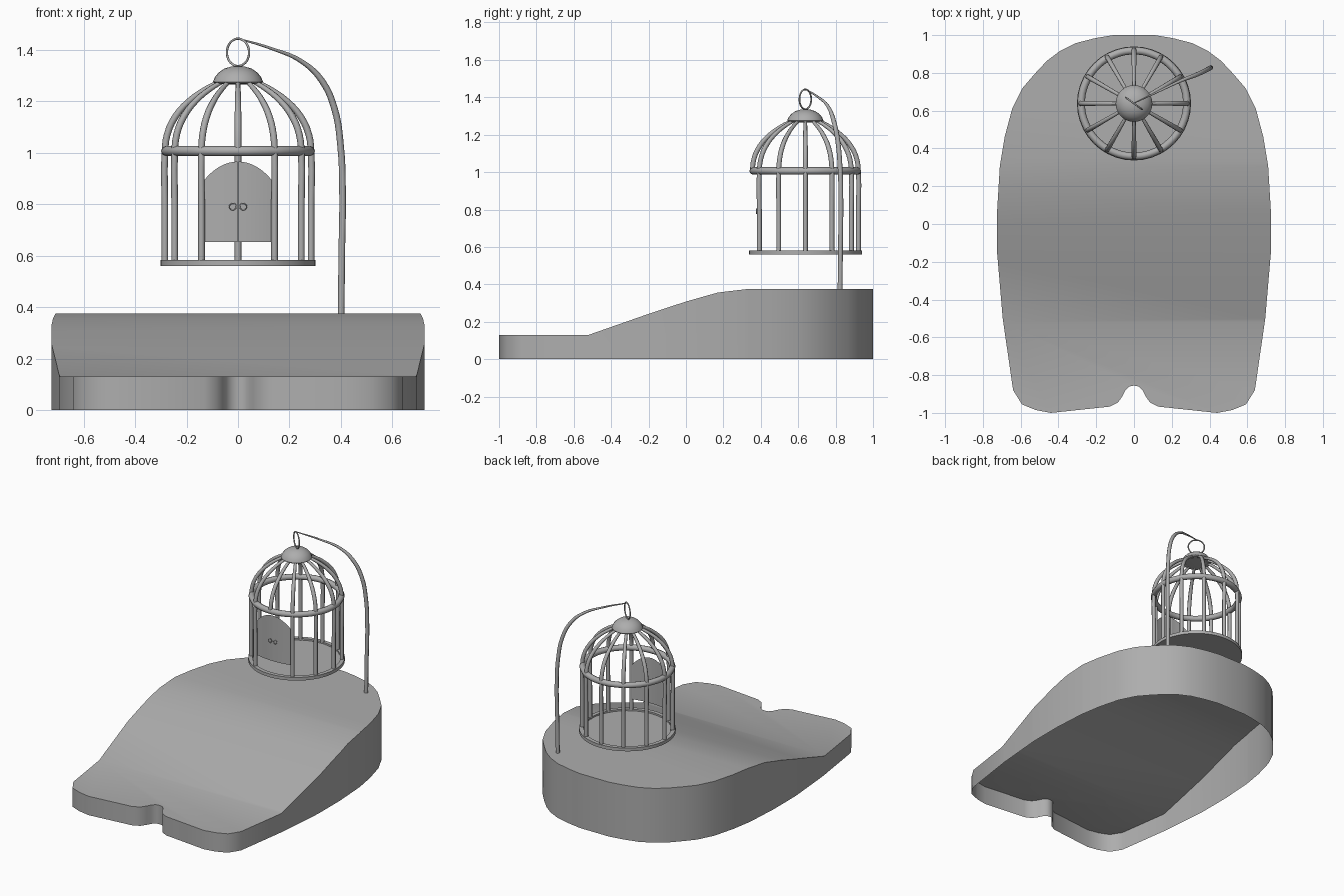
import bpy, bmesh
from math import sin, cos, pi, radians, sqrt

if "Cube" in bpy.data.objects:
    bpy.data.objects.remove(bpy.data.objects["Cube"])

CX, CY = 0.0, 0.638   # cage axis

grey = bpy.data.materials.new("dark_grey")
grey.diffuse_color = (0.42, 0.42, 0.42, 1)
grey.use_nodes = True
grey.node_tree.nodes["Principled BSDF"].inputs["Base Color"].default_value = grey.diffuse_color


def smooth(ob, angle=35):
    if not ob.data.materials:
        ob.data.materials.append(grey)
    bpy.ops.object.select_all(action='DESELECT')
    ob.select_set(True)
    bpy.context.view_layer.objects.active = ob
    bpy.ops.object.shade_smooth_by_angle(angle=radians(angle))


def finish(bm, name, angle=35):
    me = bpy.data.meshes.new(name)
    bm.to_mesh(me)
    bm.free()
    ob = bpy.data.objects.new(name, me)
    bpy.context.collection.objects.link(ob)
    smooth(ob, angle)
    return ob


def tube(name, pts, depth, radii=None, cyclic=False, res=4):
    """Smooth bezier tube through points, converted to mesh."""
    cu = bpy.data.curves.new(name, 'CURVE')
    cu.dimensions = '3D'
    cu.bevel_depth = depth
    cu.bevel_resolution = 2
    cu.resolution_u = res
    cu.use_fill_caps = not cyclic
    sp = cu.splines.new('BEZIER')
    sp.bezier_points.add(len(pts) - 1)
    sp.use_cyclic_u = cyclic
    for i, p in enumerate(pts):
        b = sp.bezier_points[i]
        b.co = p
        b.radius = radii[i] if radii else 1
        b.handle_left_type = b.handle_right_type = 'AUTO'
    ob = bpy.data.objects.new(name, cu)
    bpy.context.collection.objects.link(ob)
    bpy.ops.object.select_all(action='DESELECT')
    ob.select_set(True)
    bpy.context.view_layer.objects.active = ob
    bpy.ops.object.convert(target='MESH')
    ob = bpy.context.view_layer.objects.active
    smooth(ob, 50)
    return ob


def lathe(name, prof, n=40):
    """Revolve an (r, z) profile about the cage axis."""
    bm = bmesh.new()
    vs = [bm.verts.new((CX + r, CY, z)) for r, z in prof]
    es = [bm.edges.new(p) for p in zip(vs, vs[1:])]
    bmesh.ops.spin(bm, geom=vs + es, cent=(CX, CY, 0), axis=(0, 0, 1),
                   angle=2 * pi, steps=n)
    bmesh.ops.remove_doubles(bm, verts=bm.verts, dist=1e-4)
    bmesh.ops.recalc_face_normals(bm, faces=bm.faces)
    return finish(bm, name)


def circle(c, r, u, v, n=12):
    return [tuple(c[k] + r * (cos(a) * u[k] + sin(a) * v[k]) for k in range(3))
            for a in (2 * pi * i / n for i in range(n))]


# Sloped base: open-bottomed shell, outline mirrored in x
half = [(0.11, 1.0), (0.21, 0.983), (0.31, 0.957), (0.39, 0.917), (0.46, 0.865),
        (0.53, 0.79), (0.59, 0.72), (0.645, 0.61),
        (0.685, 0.46), (0.71, 0.31), (0.724, 0.08), (0.724, -0.16), (0.695, -0.5),
        (0.64, -0.88), (0.593, -0.955), (0.52, -0.985), (0.44, -1.0),
        (0.13, -0.967), (0.085, -0.945), (0.06, -0.91), (0.045, -0.88),
        (0.025, -0.86)]
outline = half + [(0, -0.855)] + [(-x, y) for x, y in reversed(half)]
slope = [(-1.1, 0.13), (-0.52, 0.13), (-0.2, 0.242), (0, 0.308), (0.17, 0.356),
         (0.33, 0.375), (1.1, 0.375)]


def height(y):
    for (y0, z0), (y1, z1) in zip(slope, slope[1:]):
        if y <= y1:
            return z0 + (z1 - z0) * (y - y0) / (y1 - y0)
    return slope[-1][1]


bm = bmesh.new()
f = bm.faces.new([bm.verts.new((x, y, 0)) for x, y in reversed(outline)])
f.normal_update()
if f.normal.z < 0:
    f.normal_flip()
for y, _ in slope[1:-1]:
    bmesh.ops.bisect_plane(bm, geom=bm.verts[:] + bm.edges[:] + bm.faces[:],
                           plane_co=(0, y, 0), plane_no=(0, 1, 0))
top = bm.verts[:]
bmesh.ops.extrude_edge_only(bm, edges=[e for e in bm.edges if e.is_boundary])
for v in top:
    v.co.z = height(v.co.y)
bmesh.ops.recalc_face_normals(bm, faces=bm.faces)
if max(bm.faces, key=lambda q: q.calc_area()).normal.z < 0:
    bmesh.ops.reverse_faces(bm, faces=bm.faces)
finish(bm, "sloped_base", 60)

# Cage floor tray and domed cap
lathe("cage_floor", [(0, 0.56), (0.302, 0.56), (0.302, 0.582), (0.275, 0.582),
                     (0.275, 0.571), (0, 0.571)])
lathe("cage_cap", [(0, 1.266), (0.05, 1.265), (0.09, 1.268), (0.097, 1.275), (0.09, 1.293),
                   (0.075, 1.311), (0.053, 1.326), (0.027, 1.334), (0, 1.336)], 24)

# Middle hoop
tube("cage_hoop", circle((CX, CY, 1.006), 0.279, (1, 0, 0), (0, 1, 0), 16), 0.02, cyclic=True)

# Twelve bars; the front one starts at the hoop, above the door
dome = [(0.284, 1.0), (0.275, 1.07), (0.243, 1.14), (0.19, 1.2), (0.125, 1.247), (0.065, 1.278)]
for i in range(12):
    a = -pi / 2 + i * pi / 6
    prof = dome if i == 0 else [(0.284, 0.57), (0.284, 0.8)] + dome
    rad = [1, 1, 1, 0.9, 0.8, 0.65]
    rad = rad if i == 0 else [1, 1] + rad
    tube(f"cage_bar_{i + 1}", [(CX + r * cos(a), CY + r * sin(a), z) for r, z in prof],
         0.013, rad, res=3)

# Arched double door, slightly bowed, with ring handles
for s, side in ((-1, "left"), (1, "right")):
    bm = bmesh.new()
    n = 8
    cols = []
    for i in range(n + 1):
        x = 0.001 + 0.133 * i / n
        y = 0.381 + 0.018 * (x / 0.134) ** 2
        zt = 0.77 + sqrt(0.195 ** 2 - x * x) - 0.022 * (x / 0.134) ** 2
        cols.append([bm.verts.new((s * x, y, z)) for z in (0.652, zt)])
    for a, b in zip(cols, cols[1:]):
        bm.faces.new((a[0], b[0], b[1], a[1]))
    bmesh.ops.solidify(bm, geom=bm.faces[:], thickness=0.006)
    bmesh.ops.recalc_face_normals(bm, faces=bm.faces)
    finish(bm, f"door_{side}")
    tube(f"door_handle_{side}", circle((s * 0.02, 0.377, 0.79), 0.013, (1, 0, 0), (0, 0, 1), 8),
         0.002, cyclic=True, res=2)

# Hanging ring, turned across the pole
tube("hanging_ring", circle((CX, CY, 1.389), 0.053, (0.81, -0.59, 0), (0, 0, 1)),
     0.0045, cyclic=True)

# Curved tapering pole from the base to the ring
path = [(0.4, 0.823, 0.30), (0.403, 0.826, 0.6), (0.406, 0.828, 0.85), (0.399, 0.824, 1.02),
        (0.375, 0.811, 1.17), (0.325, 0.788, 1.28), (0.25, 0.759, 1.352),
        (0.13, 0.702, 1.404), (0.0, 0.64, 1.443)]
tube("hanging_pole", path, 0.0128, [1, 1, 1, 1, 1, 0.95, 0.7, 0.45, 0.25], res=5)
